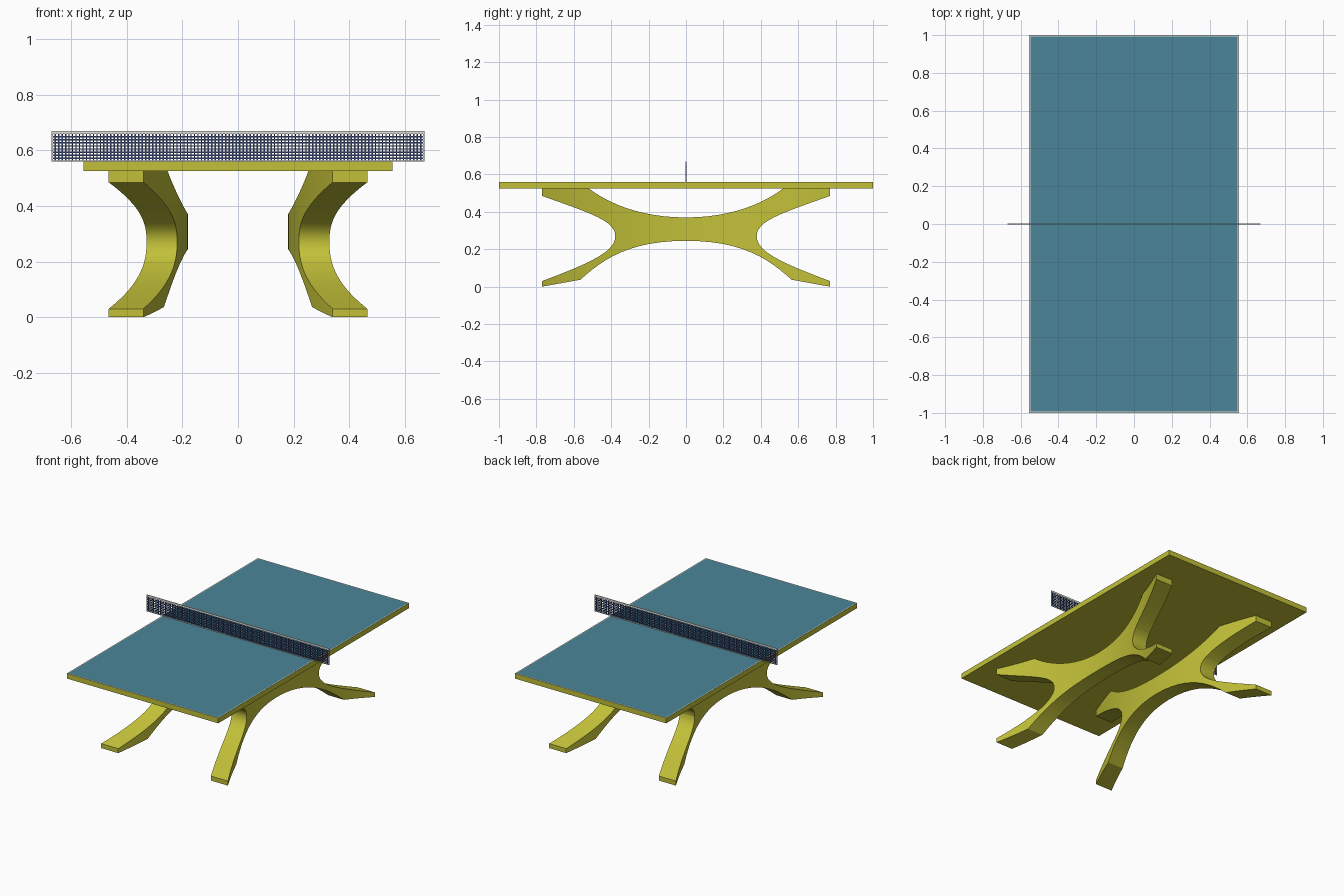
import bpy, bmesh
from mathutils import Vector

if "Cube" in bpy.data.objects:
    bpy.data.objects.remove(bpy.data.objects["Cube"])


def material(name, rgb):
    m = bpy.data.materials.new(name)
    m.diffuse_color = (*rgb, 1)
    m.use_nodes = True
    m.node_tree.nodes["Principled BSDF"].inputs["Base Color"].default_value = m.diffuse_color
    return m


OLIVE = material("olive yellow", (0.54, 0.53, 0.04))
TEAL = material("teal playing surface", (0.07, 0.24, 0.32))
WHITE = material("off white", (0.75, 0.75, 0.72))
NAVY = material("navy net", (0.04, 0.065, 0.18))


def finish(bm, name, *mats):
    me = bpy.data.meshes.new(name)
    bm.to_mesh(me)
    bm.free()
    for m in mats:
        me.materials.append(m)
    ob = bpy.data.objects.new(name, me)
    bpy.context.collection.objects.link(ob)
    return ob


def add_box(bm, lo, hi):
    lo, hi = Vector(lo), Vector(hi)
    vs = bmesh.ops.create_cube(bm, size=1)["verts"]
    for v in vs:
        v.co = (lo + hi) / 2 + v.co * (hi - lo)


def bezier(a, b, c, d, n=12):
    a, b, c, d = map(Vector, (a, b, c, d))
    out = []
    for i in range(n + 1):
        t = i / n
        s = 1 - t
        out.append(tuple(a * s**3 + b * 3 * s * s * t + c * 3 * s * t * t + d * t**3))
    return out


# Table top: olive slab with a white rim line and teal playing surface
bm = bmesh.new()
add_box(bm, (-0.555, -1, 0.525), (0.555, 1, 0.56))
bm.normal_update()
top = max(bm.faces, key=lambda f: f.calc_center_median().z)
rim = bmesh.ops.inset_region(bm, faces=[top], thickness=0.009)["faces"]
for f in rim:
    f.material_index = 1
top.material_index = 2
finish(bm, "table_top", OLIVE, WHITE, TEAL)

# Leg side profile (y, z): half outline from top centre round to bottom centre
half = bezier((0, 0.37), (0.25, 0.37), (0.42, 0.45), (0.52, 0.525))
half += bezier((0.77, 0.525), (0.77, 0.52), (0.77, 0.49), (0.77, 0.485), 1)
half += bezier((0.77, 0.485), (0.5, 0.39), (0.378, 0.35), (0.378, 0.27))[1:]
half += bezier((0.378, 0.27), (0.378, 0.19), (0.5, 0.13), (0.77, 0.03))[1:]
half += [(0.77, 0.0)]
half += bezier((0, 0.245), (0.3, 0.245), (0.44, 0.15), (0.565, 0.037))[::-1]
outline = half + [(-y, z) for y, z in half[-2:0:-1]]


# Legs: extruded profile, sliced along y, then bowed outward toward the ends
def leg(name, side):
    bm = bmesh.new()
    face = bm.faces.new([bm.verts.new((0, y, z)) for y, z in outline])
    ext = bmesh.ops.extrude_face_region(bm, geom=[face], use_keep_orig=True)["geom"]
    for v in ext:
        if isinstance(v, bmesh.types.BMVert):
            v.co.x = 1
    bmesh.ops.recalc_face_normals(bm, faces=bm.faces[:])
    bmesh.ops.triangulate(bm, faces=bm.faces[:])
    for i in range(-18, 19):
        bmesh.ops.bisect_plane(bm, geom=bm.verts[:] + bm.edges[:] + bm.faces[:],
                               plane_co=(0, i * 0.042, 0), plane_no=(0, 1, 0))
    for v in bm.verts:
        q = (v.co.y / 0.77) ** 2
        inner = 0.18 + 0.16 * q
        outer = 0.285 + 0.18 * q
        v.co.x = side * (inner + (outer - inner) * v.co.x)
    bmesh.ops.recalc_face_normals(bm, faces=bm.faces[:])
    ob = finish(bm, name, OLIVE)
    bpy.ops.object.select_all(action="DESELECT")
    ob.select_set(True)
    bpy.context.view_layer.objects.active = ob
    bpy.ops.object.shade_smooth_by_angle(angle=0.5)


leg("left_leg_frame", -1)
leg("right_leg_frame", 1)

# Net cords: see-through lattice
bm = bmesh.new()
W, Z0, Z1, T = 0.67, 0.56, 0.67, 0.0015
cols, rows, r = 107, 9, 0.0024
for i in range(1, cols):
    x = -W + 2 * W * i / cols
    add_box(bm, (x - r, -T, Z0), (x + r, T, Z1 - 0.005))
for i in range(1, rows):
    z = Z0 + (Z1 - Z0 - 0.01) * i / rows
    add_box(bm, (-W, -T, z - r), (W, T, z + r))
finish(bm, "net_cords", NAVY)

# Net border tape
bm = bmesh.new()
B = 0.0022
add_box(bm, (-W, -B, Z1 - 0.012), (W, B, Z1))
add_box(bm, (-W, -B, Z0), (W, B, Z0 + 0.004))
for s in (-1, 1):
    add_box(bm, (s * (W - 0.0025) - 0.0025, -B, Z0), (s * (W - 0.0025) + 0.0025, B, Z1))
finish(bm, "net_tape", WHITE)
